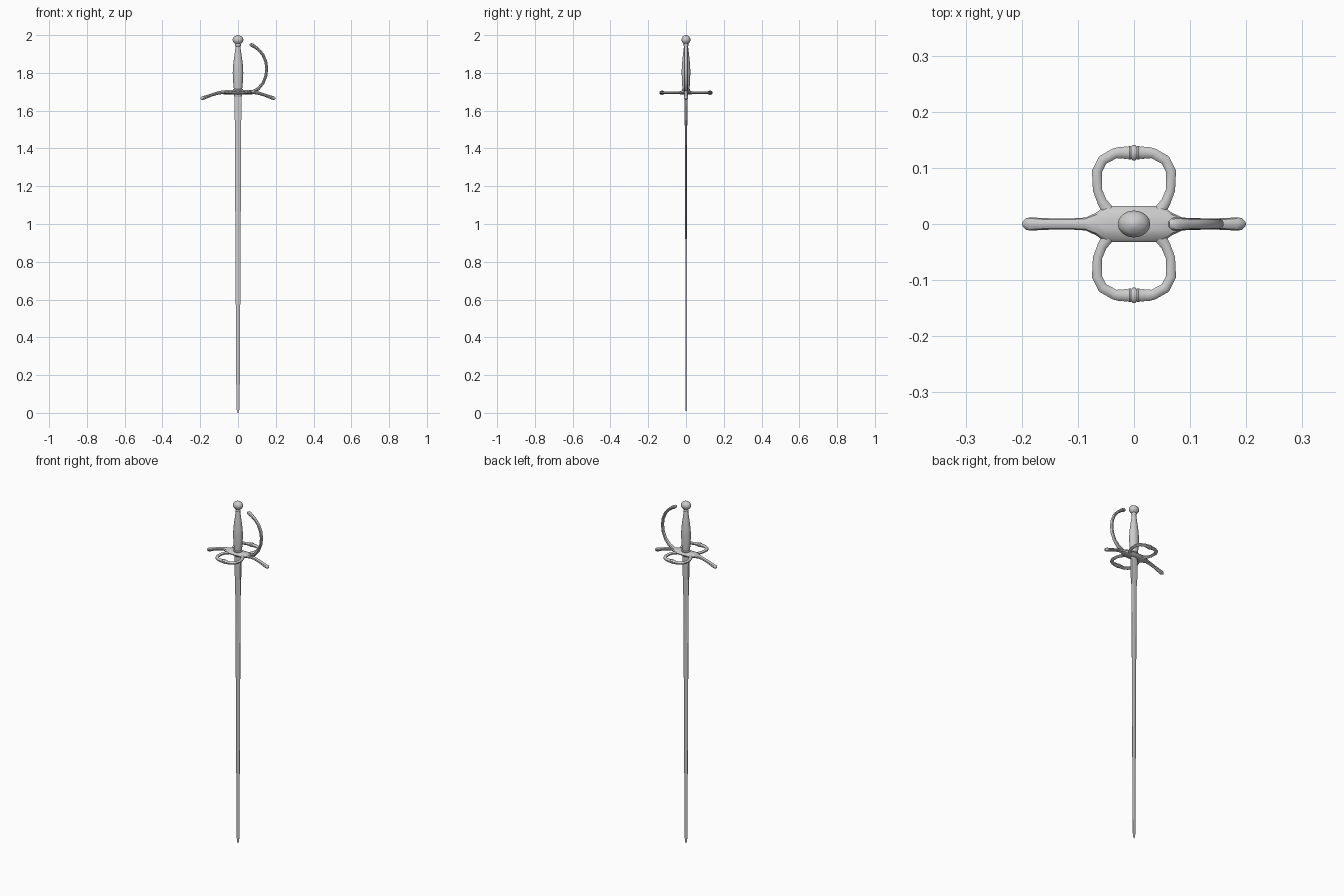
import bpy, bmesh, math
from mathutils import Vector


def loft(name, rings):
    """Skin closed rings of equal vertex count and cap both ends."""
    n = len(rings[0])
    verts = [v for r in rings for v in r]
    faces = [tuple(reversed(range(n))),
             tuple(range(len(verts) - n, len(verts)))]
    for i in range(len(rings) - 1):
        for j in range(n):
            k = (j + 1) % n
            faces.append((i*n + j, i*n + k, (i+1)*n + k, (i+1)*n + j))
    me = bpy.data.meshes.new(name)
    me.from_pydata(verts, [], faces)
    ob = bpy.data.objects.new(name, me)
    bpy.context.collection.objects.link(ob)
    bm = bmesh.new()
    bm.from_mesh(me)
    bmesh.ops.recalc_face_normals(bm, faces=bm.faces)
    bm.to_mesh(me)
    bm.free()
    return ob


def sweep(name, path, normal, sides=10):
    """Planar sweep; path holds (point, half size in plane, half size along normal)."""
    nrm = Vector(normal)
    pts = [Vector(p[0]) for p in path]
    rings = []
    for i, (_, a, b) in enumerate(path):
        t = (pts[min(i+1, len(pts)-1)] - pts[max(i-1, 0)]).normalized()
        side = nrm.cross(t)
        angs = [2*math.pi*(k + 0.5)/sides for k in range(sides)]
        rings.append([pts[i] + side*a*math.cos(q) + nrm*b*math.sin(q) for q in angs])
    return loft(name, rings)


def turned(name, profile, sides=16):
    """Oval lathe; profile holds (z, half width x, half width y)."""
    return loft(name, [[(a*math.cos(2*math.pi*k/sides), b*math.sin(2*math.pi*k/sides), z)
                        for k in range(sides)] for z, a, b in profile])


# Blade: (z, half width, edge, ridge, centre half thickness)
stations = [(0.0, 0.0015, 0.0004, 0.0006, 0.0006), (0.012, 0.006, 0.0005, 0.0012, 0.0015),
            (0.03, 0.0085, 0.0006, 0.0015, 0.0019), (0.5, 0.0115, 0.0006, 0.0022, 0.0028),
            (0.8, 0.0132, 0.0007, 0.003, 0.0036), (1.19, 0.0152, 0.0008, 0.004, 0.0048),
            (1.24, 0.0157, 0.001, 0.0055, 0.0035), (1.52, 0.0172, 0.0015, 0.0066, 0.0035),
            (1.55, 0.0172, 0.004, 0.0068, 0.0068), (1.565, 0.018, 0.0055, 0.0068, 0.0068),
            (1.70, 0.0188, 0.0055, 0.0072, 0.0072)]
rings = []
for z, w, e, t, c in stations:
    half = [(w, e), (w*0.4, t), (0, c), (-w*0.4, t), (-w, e)]
    rings.append([(x, y, z) for x, y in half] + [(-x, -y, z) for x, y in half])
loft("blade", rings)

# Collar under the guard
turned("blade_collar", [(1.672, 0.019, 0.008), (1.677, 0.021, 0.010), (1.70, 0.022, 0.012)], 12)

# Crossguard: flat centre block flowing into drooping arms
arm = [(0.0, 1.697, 0.013, 0.0325), (0.050, 1.697, 0.013, 0.0325),
       (0.068, 1.697, 0.0115, 0.020), (0.086, 1.697, 0.010, 0.0115),
       (0.11, 1.692, 0.009, 0.010), (0.14, 1.683, 0.008, 0.010),
       (0.165, 1.674, 0.009, 0.0105), (0.182, 1.668, 0.0105, 0.012),
       (0.192, 1.665, 0.009, 0.0105), (0.198, 1.663, 0.004, 0.005)]
full = [(-x, z, a, b) for x, z, a, b in reversed(arm[1:])] + arm
sweep("crossguard", [((x, 0, z), a, b) for x, z, a, b in full], (0, 1, 0))

# Side rings with a ribbed swelling in the middle
half = [(0.044, 0.020, 0.012), (0.057, 0.040, 0.009), (0.065, 0.060, 0.0087),
        (0.066, 0.094, 0.0095), (0.056, 0.114, 0.0095),
        (0.034, 0.126, 0.0098), (0.024, 0.127, 0.0112), (0.020, 0.127, 0.0102),
        (0.016, 0.127, 0.012), (0.012, 0.127, 0.011), (0.008, 0.127, 0.0132),
        (0.005, 0.127, 0.012), (0.002, 0.127, 0.0145)]
loop = half + [(-x, y, r) for x, y, r in reversed(half)]
for label, s in (("back", 1), ("front", -1)):
    sweep(label + "_side_ring", [((x, s*y, 1.695), r, r*0.8) for x, y, r in loop], (0, 0, 1))

# Knuckle bow
bow = [(0.045, 1.700, 0.006), (0.080, 1.702, 0.009), (0.107, 1.716, 0.009),
       (0.132, 1.745, 0.008), (0.147, 1.782, 0.008), (0.152, 1.822, 0.008),
       (0.147, 1.860, 0.008), (0.132, 1.896, 0.008), (0.110, 1.922, 0.008),
       (0.088, 1.939, 0.009), (0.076, 1.946, 0.0105), (0.067, 1.950, 0.009),
       (0.062, 1.952, 0.004)]
sweep("knuckle_bow", [((x, 0, z), r, r*1.2) for x, z, r in bow], (0, 1, 0))

# Grip
turned("grip", [(1.700, 0.026, 0.022), (1.712, 0.026, 0.022), (1.716, 0.022, 0.019),
                (1.75, 0.0255, 0.021), (1.80, 0.028, 0.023), (1.84, 0.026, 0.022),
                (1.88, 0.021, 0.018), (1.92, 0.015, 0.0135), (1.94, 0.0125, 0.011),
                (1.944, 0.0150, 0.0135), (1.952, 0.0150, 0.0135), (1.956, 0.012, 0.011),
                (1.965, 0.012, 0.011)])

# Pommel with small button
turned("pommel", [(1.953, 0.012, 0.010), (1.958, 0.020, 0.0165), (1.966, 0.0265, 0.022),
                  (1.976, 0.029, 0.024), (1.985, 0.0265, 0.022), (1.993, 0.019, 0.016),
                  (1.998, 0.009, 0.008), (2.0, 0.003, 0.003)])

# Smooth shading with crisp edges
for ob in bpy.context.collection.objects:
    ob.select_set(True)
    bpy.context.view_layer.objects.active = ob
bpy.ops.object.shade_smooth_by_angle(angle=math.radians(35))
